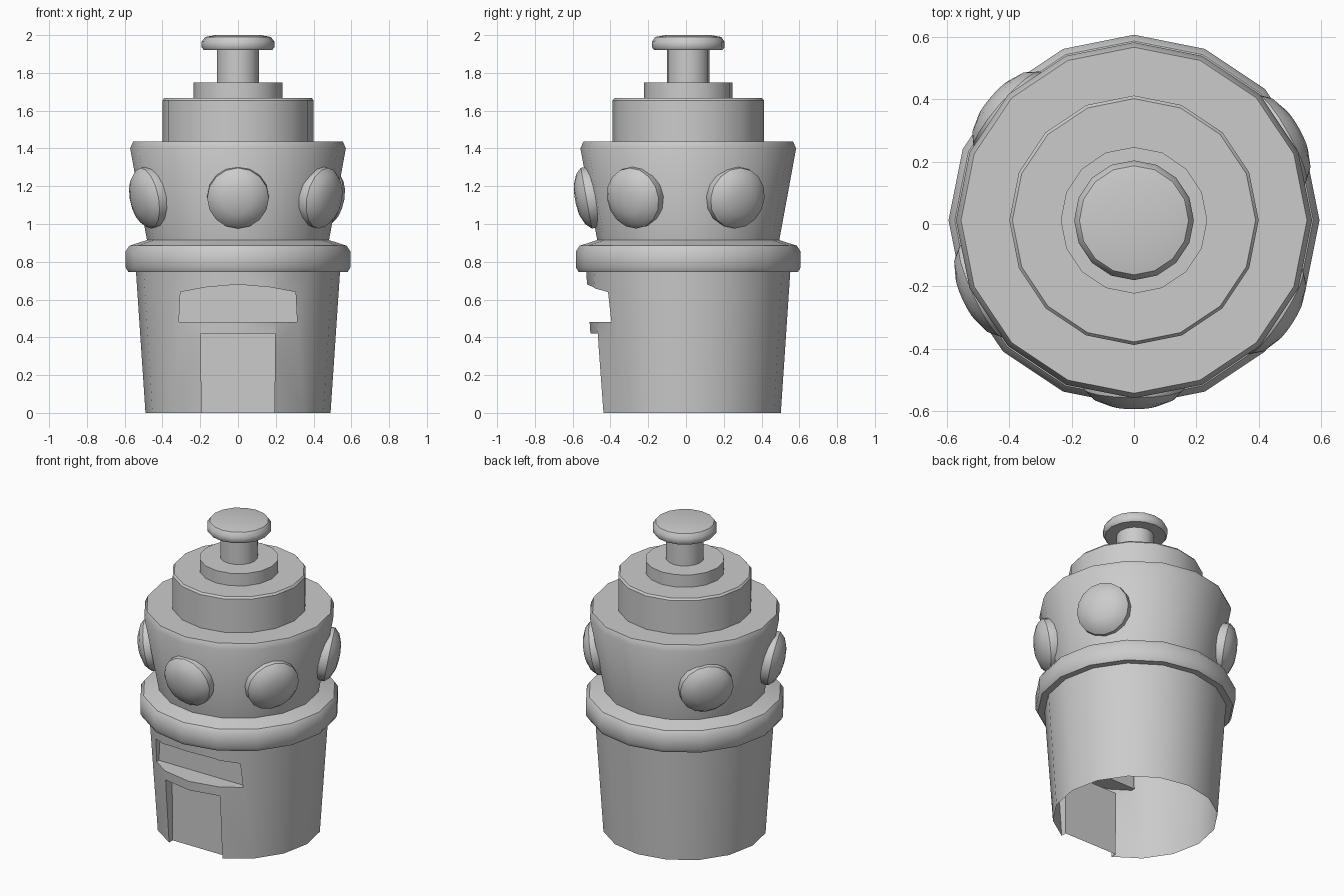
import bpy, bmesh, math
from mathutils import Matrix, Vector

if "Cube" in bpy.data.objects:
    bpy.data.objects.remove(bpy.data.objects["Cube"])

CY = 0.012  # centre of the turned parts in y


def finish(name, bm, matrix=None, smooth=True):
    bmesh.ops.recalc_face_normals(bm, faces=bm.faces)
    me = bpy.data.meshes.new(name)
    bm.to_mesh(me)
    bm.free()
    ob = bpy.data.objects.new(name, me)
    bpy.context.collection.objects.link(ob)
    ob.matrix_world = matrix or Matrix.Translation((0, CY, 0))
    if smooth:
        shade(ob)
    return ob


def shade(ob):
    bpy.ops.object.select_all(action='DESELECT')
    ob.select_set(True)
    bpy.context.view_layer.objects.active = ob
    bpy.ops.object.shade_smooth_by_angle(angle=math.radians(38))


def lathe(profile, sides, cap_start=False, cap_end=True):
    """Turn (radius, height) points around z."""
    bm = bmesh.new()
    rings = [[bm.verts.new((r * math.cos(math.tau * i / sides),
                            r * math.sin(math.tau * i / sides), z))
              for i in range(sides)] for r, z in profile]
    for a, b in zip(rings, rings[1:]):
        for i in range(sides):
            j = (i + 1) % sides
            bm.faces.new((a[i], a[j], b[j], b[i]))
    if cap_start:
        bm.faces.new(rings[0][::-1])
    if cap_end:
        bm.faces.new(rings[-1])
    return bm


def prism(name, outline, y0, y1):
    """Extrude an x-z outline along y, used as a cutter."""
    bm = bmesh.new()
    face = bm.faces.new([bm.verts.new((x, y0, z)) for x, z in outline])
    ext = bmesh.ops.extrude_face_region(bm, geom=[face])
    verts = [g for g in ext['geom'] if isinstance(g, bmesh.types.BMVert)]
    bmesh.ops.translate(bm, verts=verts, vec=(0, y1 - y0, 0))
    ob = finish(name, bm, Matrix.Identity(4), smooth=False)
    ob.hide_render = True
    return ob


# Lower body with recessed door and window slot
TOP = 0.76
body = finish("lower_body", lathe([(0.49, 0), (0.541, TOP)], 16, True, True))
door = prism("door_cutter", [(-0.192, -0.1), (0.192, -0.1), (0.197, 0.42), (-0.197, 0.42)], -0.8, -0.40)
slot = prism("slot_cutter", [(-0.313, 0.48), (0.313, 0.48), (0.305, 0.64), (0.17, 0.665), (0, 0.68),
                             (-0.17, 0.665), (-0.305, 0.64)], -0.8, -0.37)
for cutter in (door, slot):
    mod = body.modifiers.new("cut", 'BOOLEAN')
    mod.operation = 'DIFFERENCE'
    mod.solver = 'EXACT'
    mod.object = cutter
    bpy.context.view_layer.objects.active = body
    bpy.ops.object.modifier_apply(modifier=mod.name)
    bpy.data.objects.remove(cutter)

# Open the shell at bottom and top
bm = bmesh.new()
bm.from_mesh(body.data)
caps = [f for f in bm.faces if all(v.co.z < 1e-4 for v in f.verts)
        or all(v.co.z > TOP - 1e-4 for v in f.verts)]
bmesh.ops.delete(bm, geom=caps, context='FACES')
bm.to_mesh(body.data)
bm.free()
shade(body)

# Collar, flared drum and stepped top
finish("collar", lathe([(0.54, 0.745), (0.58, 0.745), (0.595, 0.77), (0.595, 0.855),
                        (0.575, 0.885), (0.482, 0.915)], 16, cap_end=False))
finish("drum", lathe([(0.482, 0.915), (0.571, 1.40), (0.555, 1.437), (0.40, 1.437)], 16, cap_end=False))
finish("upper_tier", lathe([(0.40, 1.437), (0.40, 1.655), (0.39, 1.667), (0.235, 1.667)], 16, cap_end=False))
finish("cap_tier", lathe([(0.235, 1.667), (0.235, 1.748), (0.112, 1.75)], 16, cap_end=False))
finish("knob", lathe([(0.112, 1.75), (0.112, 1.922), (0.182, 1.922), (0.192, 1.935),
                      (0.192, 1.965), (0.175, 1.99), (0.12, 2.0)], 16))

# Domed studs around the drum, tilted with its wall
tilt = math.radians(10.4)
for n, deg in enumerate((-90, -33, 29, 139, 205), 1):
    a = math.radians(deg)
    normal = Vector((math.cos(a) * math.cos(tilt), math.sin(a) * math.cos(tilt), -math.sin(tilt)))
    pos = Vector((0.52 * math.cos(a), CY + 0.52 * math.sin(a), 1.14))
    m = Matrix.Translation(pos) @ normal.to_track_quat('Z', 'Y').to_matrix().to_4x4()
    finish(f"stud_{n}", lathe([(0.152, -0.065), (0.164, -0.02), (0.163, 0.02), (0.135, 0.05),
                               (0.08, 0.073), (0.025, 0.08)], 16, True, True), m)
